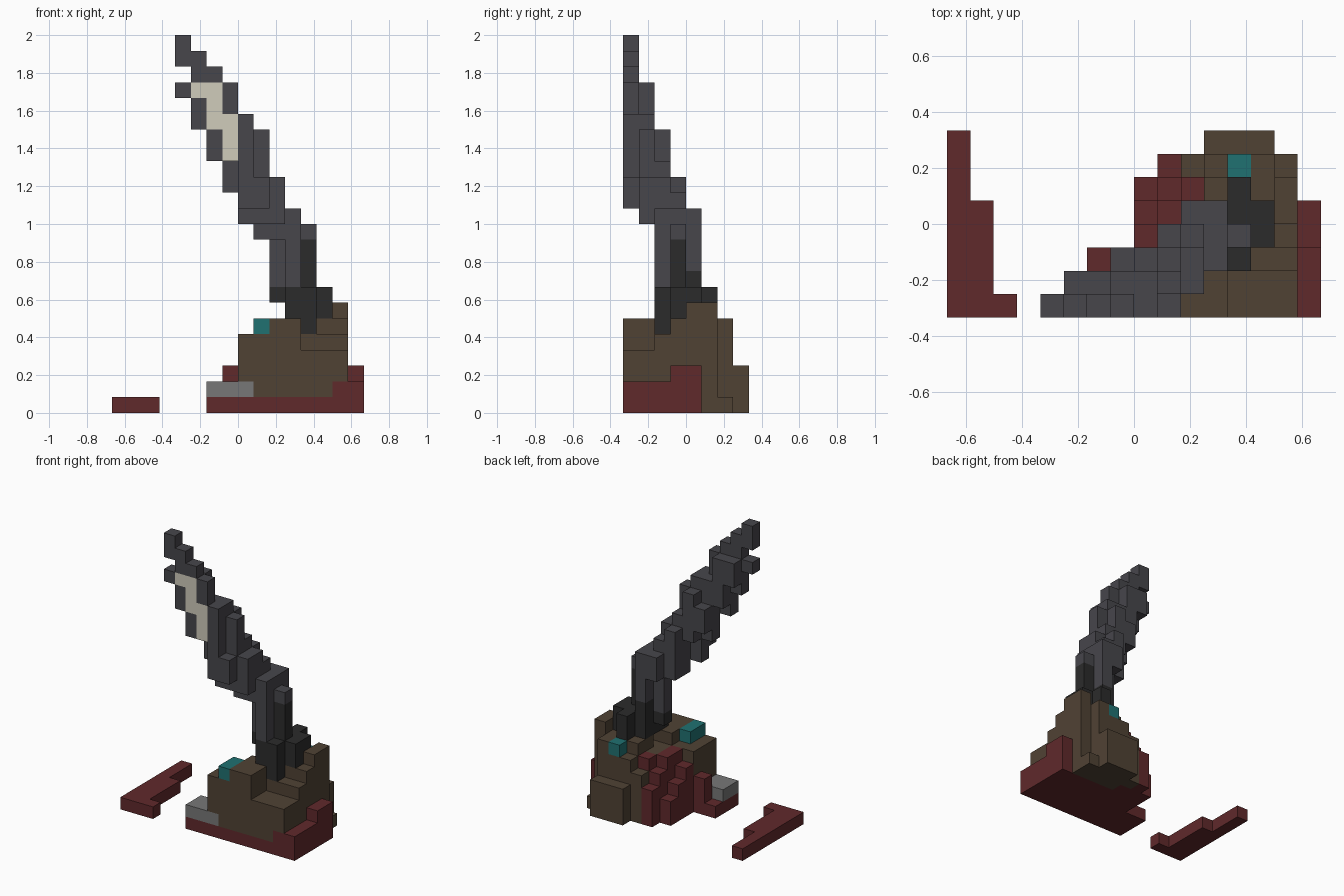
import bpy
import bmesh
from mathutils import Vector

UNIT = 1 / 12                      # edge length of one block
ORIGIN = Vector((-8, -4, 0))       # grid corner, in blocks

default_cube = bpy.data.objects.get("Cube")
if default_cube:
    bpy.data.objects.remove(default_cube, do_unlink=True)


def linear(channel):
    c = channel / 255
    return c / 12.92 if c <= 0.04045 else ((c + 0.055) / 1.055) ** 2.4


def make_material(name, rgb):
    colour = (*[linear(c) for c in rgb], 1)
    material = bpy.data.materials.new(name)
    material.use_nodes = True
    material.diffuse_color = colour
    shader = material.node_tree.nodes["Principled BSDF"]
    shader.inputs["Base Color"].default_value = colour
    shader.inputs["Roughness"].default_value = 0.9
    return material


palette = {
    "red": make_material("dark red", (96, 41, 43)),
    "brown": make_material("earth brown", (80, 66, 52)),
    "steel": make_material("steel grey", (71, 70, 75)),
    "black": make_material("charcoal", (43, 43, 43)),
    "teal": make_material("teal", (32, 113, 113)),
    "stone": make_material("stone grey", (119, 119, 119)),
    "bone": make_material("bone white", (208, 204, 187)),
}
slots = list(palette)
cells = {}                         # block position -> (part, colour)


def box(part, colour, x0, x1, y0, y1, z0, z1):
    for x in range(x0, x1):
        for y in range(y0, y1):
            for z in range(z0, z1):
                cells[x, y, z] = (part, colour)


def stacks(part, colour, terraces):
    """Columns that rise from the ground: x range, y range, height."""
    for x0, x1, y0, y1, top in terraces:
        box(part, colour, x0, x1, y0, y1, 0, top)


def columns(part, colour, y, spans):
    """One slice of the beam: x, bottom, top of each column."""
    for x, bottom, top in spans:
        box(part, colour, x, x + 1, y, y + 1, bottom, top)


# Detached puddle beside the mound
stacks("puddle", "red", [(0, 1, 0, 8, 1), (1, 2, 0, 5, 1), (2, 3, 0, 1, 1)])

# Earth mound in terraces
stacks("mound", "brown", [
    (8, 12, 0, 3, 5), (10, 12, 0, 3, 6), (12, 15, 0, 2, 4), (12, 15, 2, 3, 5),
    (10, 15, 3, 6, 5), (12, 15, 3, 4, 6), (11, 15, 4, 6, 6), (14, 15, 4, 6, 7),
    (10, 11, 6, 7, 4), (11, 13, 6, 7, 5), (13, 14, 6, 7, 6), (14, 15, 6, 7, 1),
    (11, 14, 7, 8, 3),
])

# Red floor and the red steps around the mound
stacks("red_base", "red", [
    (6, 16, 0, 3, 1), (8, 16, 3, 5, 1), (15, 16, 0, 3, 2), (15, 16, 3, 5, 3),
    (14, 15, 0, 1, 2), (7, 8, 2, 3, 3), (8, 9, 3, 4, 4), (8, 9, 4, 5, 3),
    (8, 9, 5, 6, 2), (9, 10, 3, 5, 5), (9, 10, 5, 6, 4), (9, 10, 6, 7, 3),
    (10, 11, 5, 6, 5),
])

# Stone slab and teal gems
box("stone_slab", "stone", 6, 8, 0, 2, 1, 2)
box("stone_slab", "stone", 8, 9, 0, 1, 1, 2)
box("front_gem", "teal", 9, 10, 0, 2, 5, 6)
box("back_gem", "teal", 12, 13, 6, 7, 5, 6)

# Charcoal socket holding the beam
box("socket", "black", 11, 13, 2, 5, 6, 8)
box("socket", "black", 12, 13, 2, 3, 5, 8)
box("socket", "black", 13, 14, 3, 5, 6, 8)
box("socket", "black", 12, 13, 5, 6, 6, 8)
box("socket", "black", 10, 11, 3, 4, 7, 8)
box("socket", "black", 12, 13, 3, 4, 6, 11)
box("socket", "black", 11, 12, 4, 5, 6, 9)

# Leaning steel beam, slice by slice from front to back
columns("beam", "steel", 0, [(4, 22, 24), (4, 20, 21), (5, 18, 23), (6, 16, 22),
                             (7, 16, 21), (8, 13, 19), (9, 13, 15)])
columns("beam", "steel", 1, [(5, 19, 21), (6, 17, 21), (7, 14, 19), (8, 12, 19),
                             (9, 12, 18), (10, 12, 15)])
columns("beam", "steel", 2, [(7, 15, 17), (8, 14, 18), (9, 11, 16), (10, 11, 15),
                             (11, 8, 13)])
columns("beam", "steel", 3, [(9, 11, 15), (10, 8, 14), (11, 8, 13), (12, 11, 12)])
columns("beam", "steel", 4, [(10, 11, 13), (11, 9, 13)])

# Bone white marking, painted on the front of the beam only
marking = {(x, z) for x, bottom, top in [(5, 20, 21), (6, 18, 21), (7, 16, 19)]
           for z in range(bottom, top)}

# Corners of a unit block face, found from its normal
AXES = [Vector((1, 0, 0)), Vector((0, 1, 0)), Vector((0, 0, 1))]


def face_corners(cell, axis, sign):
    u, v = AXES[(axis + 1) % 3], AXES[(axis + 2) % 3]
    start = Vector(cell) + (AXES[axis] if sign > 0 else Vector())
    loop = [start, start + u, start + u + v, start + v]
    return loop if sign > 0 else loop[::-1]


def build_part(part):
    bm = bmesh.new()
    for cell, (owner, colour) in cells.items():
        if owner != part:
            continue
        for axis in range(3):
            for sign in (-1, 1):
                neighbour = Vector(cell) + AXES[axis] * sign
                if tuple(int(c) for c in neighbour) in cells:
                    continue
                corners = face_corners(cell, axis, sign)
                face = bm.faces.new([bm.verts.new((p + ORIGIN) * UNIT) for p in corners])
                painted = (part == "beam" and axis == 1 and sign < 0
                           and cell[1] == 0 and (cell[0], cell[2]) in marking)
                face.material_index = slots.index("bone" if painted else colour)
    bmesh.ops.remove_doubles(bm, verts=bm.verts[:], dist=UNIT / 100)
    mesh = bpy.data.meshes.new(part)
    bm.to_mesh(mesh)
    bm.free()
    for material in palette.values():
        mesh.materials.append(material)
    bpy.context.collection.objects.link(bpy.data.objects.new(part, mesh))


for part_name in dict.fromkeys(owner for owner, _ in cells.values()):
    build_part(part_name)
